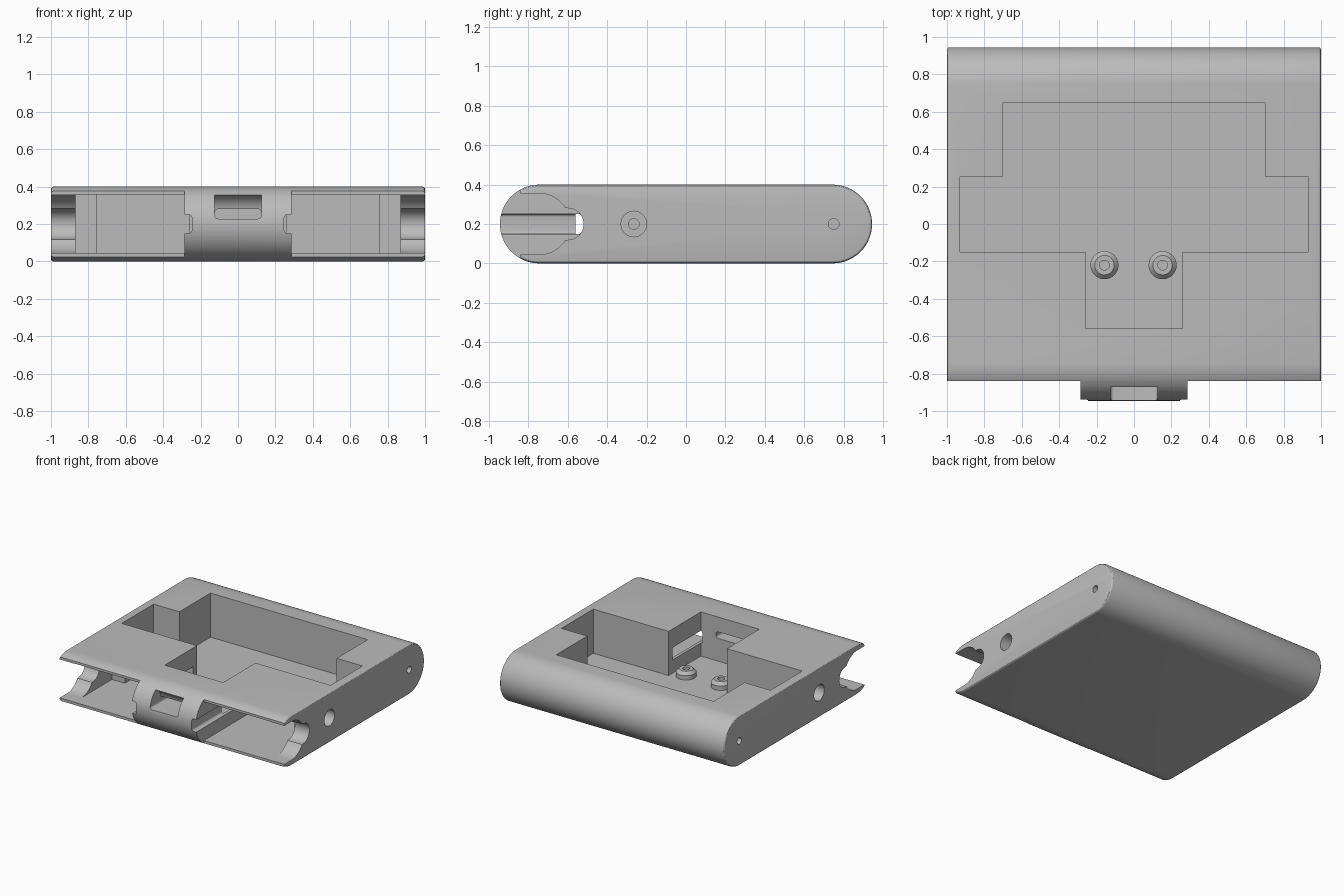
import bpy, bmesh, math
from mathutils import Matrix

cube = bpy.data.objects.get("Cube")
if cube:
    bpy.data.objects.remove(cube, do_unlink=True)

grey = bpy.data.materials.new("plain_grey")
grey.use_nodes = True
COLOR = (0.5, 0.5, 0.5, 1)
grey.diffuse_color = COLOR
grey.node_tree.nodes["Principled BSDF"].inputs["Base Color"].default_value = COLOR


def make(name, bm):
    bmesh.ops.recalc_face_normals(bm, faces=bm.faces)
    mesh = bpy.data.meshes.new(name)
    bm.to_mesh(mesh)
    bm.free()
    mesh.materials.append(grey)
    obj = bpy.data.objects.new(name, mesh)
    bpy.context.collection.objects.link(obj)
    return obj


def prism(name, outline, x0, x1, bevel=0):
    """Extrude a (y, z) outline along x, optionally rounding the end rims."""
    bm = bmesh.new()
    face = bm.faces.new([bm.verts.new((x0, y, z)) for y, z in outline])
    moved = bmesh.ops.extrude_face_region(bm, geom=[face])["geom"]
    bmesh.ops.translate(bm, vec=(x1 - x0, 0, 0),
                        verts=[v for v in moved if isinstance(v, bmesh.types.BMVert)])
    if bevel:
        rims = [e for e in bm.edges if abs(e.verts[0].co.x - e.verts[1].co.x) < 1e-4]
        bmesh.ops.bevel(bm, geom=rims, offset=bevel, segments=3, profile=0.5, affect='EDGES')
    return make(name, bm)


def box(x, y, z, round_axis=None, radius=0):
    """Box from (min, max) ranges; edges along round_axis can be rounded."""
    bm = bmesh.new()
    bmesh.ops.create_cube(bm, size=1)
    for v in bm.verts:
        v.co = [r[0] if c < 0 else r[1] for c, r in zip(v.co, (x, y, z))]
    if round_axis is not None:
        edges = [e for e in bm.edges
                 if abs((e.verts[0].co - e.verts[1].co).normalized()[round_axis]) > 0.9]
        bmesh.ops.bevel(bm, geom=edges, offset=radius, segments=4, profile=0.5, affect='EDGES')
    return make("cutter", bm)


def cylinder(name, radius, top_radius, depth, matrix):
    bm = bmesh.new()
    bmesh.ops.create_cone(bm, cap_ends=True, segments=32, radius1=radius,
                          radius2=top_radius, depth=depth, matrix=matrix)
    return make(name, bm)


def arc(cy, cz, r, a0, a1, n):
    return [(cy + r * math.cos(math.radians(a0 + (a1 - a0) * i / n)),
             cz + r * math.sin(math.radians(a0 + (a1 - a0) * i / n))) for i in range(n + 1)]


def boolean(target, tool, operation='DIFFERENCE'):
    mod = target.modifiers.new("shape", 'BOOLEAN')
    mod.operation, mod.solver, mod.object = operation, 'EXACT', tool
    bpy.context.view_layer.objects.active = target
    bpy.ops.object.modifier_apply(modifier=mod.name)
    bpy.data.objects.remove(tool, do_unlink=True)


# Rounded slab housing
MID = 0.2
FLOOR = 0.045
body = prism("housing", arc(0.745, MID, 0.2, -90, 90, 32) + arc(-0.745, MID, 0.2, 90, 270, 32),
             -1, 1, 0.014)

# Stepped pocket open to the top
for x, y0, y1 in ((0.7, 0.2, 0.65), (0.93, -0.15, 0.255), (0.26, -0.56, -0.1)):
    boolean(body, box((-x, x), (y0, y1), (FLOOR, 0.6)))

# End opening profile: wide round with a smaller round behind it
end_profile = ([(-1.1, 0.045), (-0.745, 0.045)] + arc(-0.745, MID, 0.155, -88, -32, 10)
               + arc(-0.6, MID, 0.08, -80, 80, 16)
               + arc(-0.745, MID, 0.155, 32, 88, 10) + [(-0.745, 0.355), (-1.1, 0.355)])

turn = Matrix.Rotation(math.pi / 2, 4, 'Y')
for s in (-1, 1):
    def span(a, b):
        return tuple(sorted((s * a, s * b)))

    # Front bays, trimmed lips and end openings
    boolean(body, box(span(0.285, 1.2), (-1.2, -0.84), (-0.2, 0.6)))
    boolean(body, box(span(0.285, 0.755), (-1.1, -0.2), (FLOOR, 0.357)))
    boolean(body, box(span(0.7, 0.87), (-1.1, -0.36), (FLOOR, 0.357)))
    boolean(body, prism("cutter", end_profile, s * 0.8, s * 1.2))
    # Rail grooves beside the nose
    boolean(body, box(span(0.247, 0.31), (-1.1, -0.2), (0.15, 0.25), 1, 0.015))
    # Screw holes in the ends
    for y, r, depth in ((-0.265, 0.065, 0.1), (-0.265, 0.027, 0.2), (0.75, 0.027, 0.2)):
        place = Matrix.Translation((s, y, MID)) @ turn
        boolean(body, cylinder("cutter", r, r, depth * 2, place))

# Slot through the nose with a scooped recess above it
boolean(body, box((-0.125, 0.125), (-1.1, -0.5), (0.228, 0.28), 1, 0.018))
boolean(body, prism("cutter", [(-1.1, 0.25), (-0.8, 0.25)] + arc(-0.9, 0.26, 0.1, 10, 90, 10)
                    + [(-1.1, 0.36)], -0.125, 0.125))

# Screw posts on the pocket floor
posts = []
for side, x in (("right", -0.158), ("left", 0.153)):
    post = cylinder(side + "_screw_post", 0.075, 0.075, 0.04, Matrix.Translation((x, -0.22, 0.06)))
    boolean(post, cylinder("cutter", 0.075, 0.052, 0.025,
                           Matrix.Translation((x, -0.22, 0.0925))), 'UNION')
    boolean(post, cylinder("cutter", 0.026, 0.026, 0.1, Matrix.Translation((x, -0.22, 0.11))))
    posts.append(post)

# Smooth curves, sharp edges
bpy.ops.object.select_all(action='DESELECT')
for obj in [body] + posts:
    obj.select_set(True)
bpy.context.view_layer.objects.active = body
bpy.ops.object.shade_smooth_by_angle(angle=math.radians(30))
